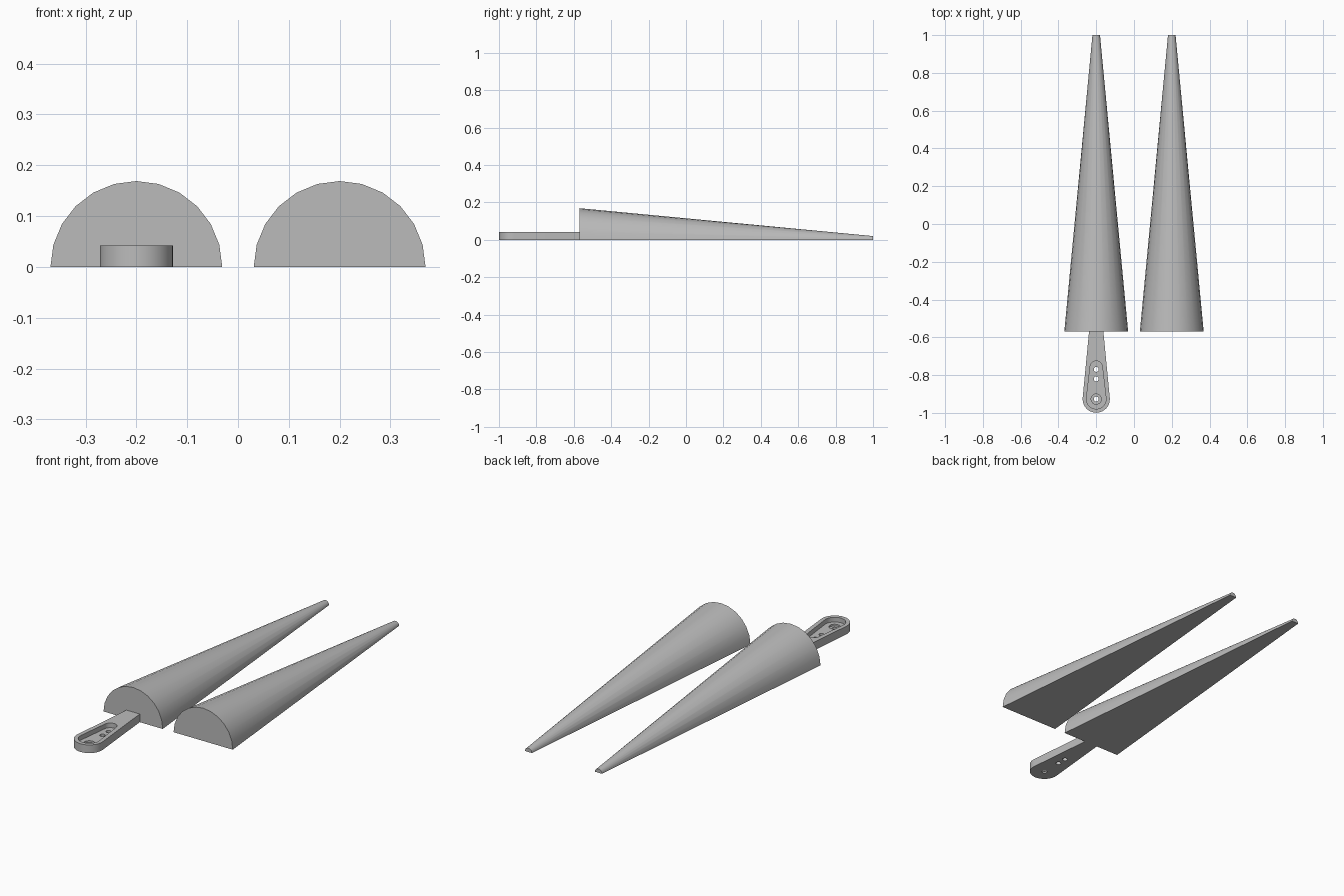
import bpy, bmesh
from math import sin, cos, pi, asin, radians

if "Cube" in bpy.data.objects:
    bpy.data.objects.remove(bpy.data.objects["Cube"], do_unlink=True)

grey = bpy.data.materials.new("plain_grey")
grey.use_nodes = True
grey.diffuse_color = (0.5, 0.5, 0.5, 1)
grey.node_tree.nodes["Principled BSDF"].inputs["Base Color"].default_value = (0.5, 0.5, 0.5, 1)

SPACING = 0.2       # sideways offset of each half cone
BASE_Y = -0.57      # flat base of the cones
PIVOT_Y = -0.927    # centre of the rounded arm end


def loft(name, ring_a, ring_b):
    """Closed solid between two matching outlines."""
    bm = bmesh.new()
    a = [bm.verts.new(p) for p in ring_a]
    b = [bm.verts.new(p) for p in ring_b]
    bm.faces.new(a)
    bm.faces.new(b)
    for i in range(len(a)):
        j = (i + 1) % len(a)
        bm.faces.new((a[i], a[j], b[j], b[i]))
    bmesh.ops.recalc_face_normals(bm, faces=bm.faces)
    mesh = bpy.data.meshes.new(name)
    bm.to_mesh(mesh)
    bm.free()
    mesh.materials.append(grey)
    ob = bpy.data.objects.new(name, mesh)
    bpy.context.collection.objects.link(ob)
    return ob


def smooth(ob):
    bpy.ops.object.select_all(action='DESELECT')
    ob.select_set(True)
    bpy.context.view_layer.objects.active = ob
    bpy.ops.object.shade_smooth_by_angle(angle=radians(30))


def arc(y, r, start, end, steps=24):
    angles = [start + (end - start) * i / steps for i in range(steps + 1)]
    return [(-SPACING + r * cos(t), y + r * sin(t)) for t in angles]


def prism(name, outline, z0, z1):
    return loft(name, [(x, y, z0) for x, y in outline], [(x, y, z1) for x, y in outline])


def half_ring(x, y, r, sides=12):
    return [(x + r * cos(pi * i / sides), y, r * sin(pi * i / sides)) for i in range(sides + 1)]


# Two half cones lying on their flat sides
for side, x in (("right", -SPACING), ("left", SPACING)):
    smooth(loft(side + "_half_cone", half_ring(x, BASE_Y, 0.169), half_ring(x, 1.0, 0.02)))

# Tapered arm with a round end
lean = asin((0.072 - 0.038) / (BASE_Y - PIVOT_Y))
outline = arc(PIVOT_Y, 0.072, pi - lean, 2 * pi + lean)
outline += [(-SPACING + 0.038, BASE_Y), (-SPACING - 0.038, BASE_Y)]
arm = prism("arm", outline, 0, 0.042)

# Teardrop pocket, counterbore and screw holes
top_y = -0.757
lean = asin((0.052 - 0.032) / (top_y - PIVOT_Y))
pocket = arc(PIVOT_Y, 0.052, pi - lean, 2 * pi + lean) + arc(top_y, 0.032, lean, pi - lean)
cutters = [prism("pocket_cutter", pocket, 0.018, 0.1)]


def round_cutter(y, r, z0):
    cutters.append(prism("hole_cutter", arc(y, r, 0, 2 * pi)[:-1], z0, 0.09))


round_cutter(PIVOT_Y, 0.027, 0.009)
for y in (PIVOT_Y, -0.82, -0.77):
    round_cutter(y, 0.013, -0.05)

for cutter in cutters:
    cutter.hide_render = True
    mod = arm.modifiers.new("cut", 'BOOLEAN')
    mod.operation = 'DIFFERENCE'
    mod.solver = 'EXACT'
    mod.object = cutter

# Bake the cuts and drop the cutters
depsgraph = bpy.context.evaluated_depsgraph_get()
cut_mesh = bpy.data.meshes.new_from_object(arm.evaluated_get(depsgraph))
arm.modifiers.clear()
arm.data = cut_mesh
for cutter in cutters:
    bpy.data.objects.remove(cutter, do_unlink=True)
smooth(arm)
